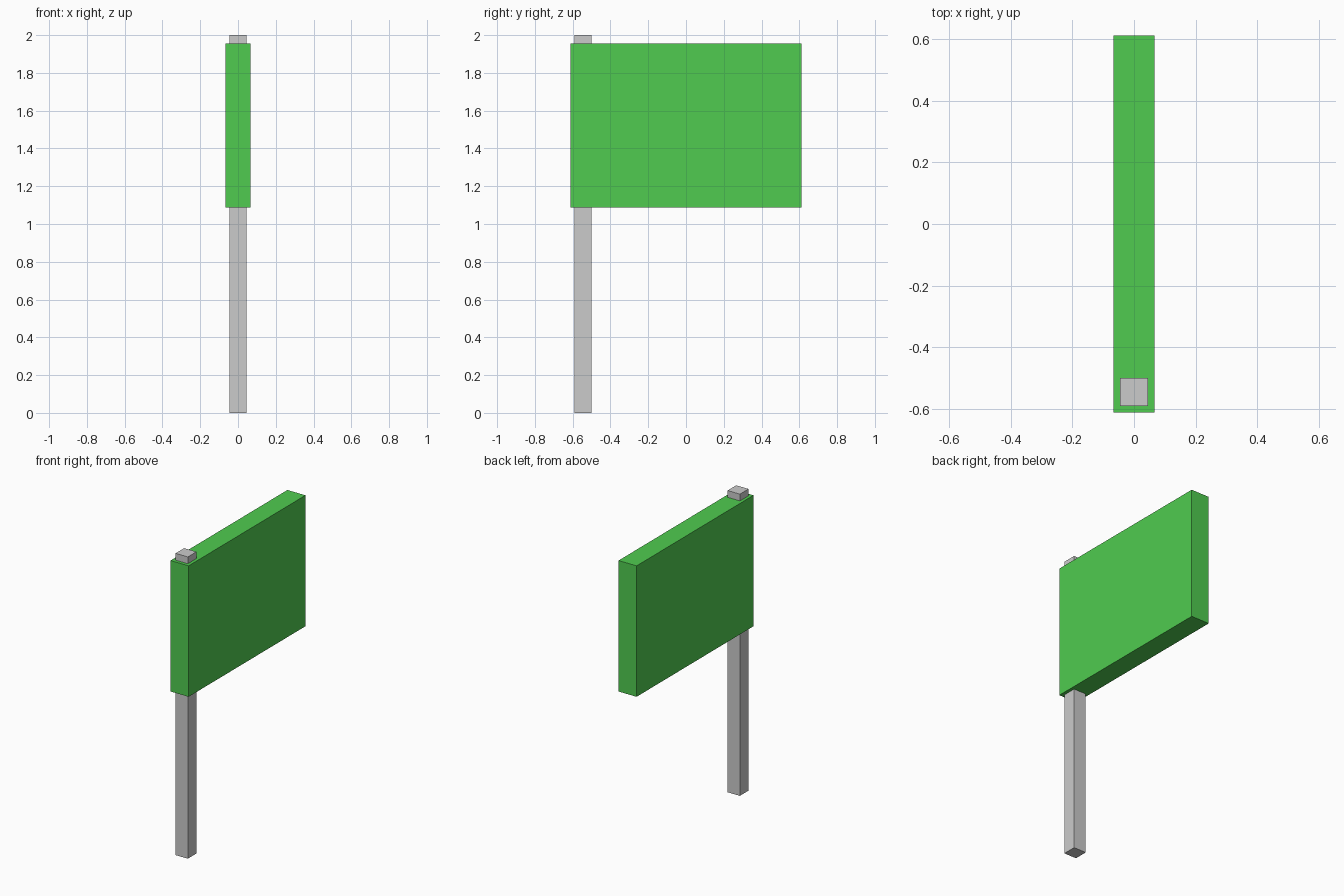
import bpy

if "Cube" in bpy.data.objects:
    bpy.data.objects.remove(bpy.data.objects["Cube"])


def box(name, lo, hi):
    """Axis-aligned box between two corners."""
    centre = [(a + b) / 2 for a, b in zip(lo, hi)]
    bpy.ops.mesh.primitive_cube_add(size=1, location=centre)
    obj = bpy.context.object
    obj.name = name
    obj.scale = [b - a for a, b in zip(lo, hi)]
    bpy.ops.object.transform_apply(location=False, rotation=False, scale=True)
    return obj


# Square upright post running the full height
box("post", (-0.045, -0.59, 0), (0.045, -0.50, 2))

# Green sign panel fixed around the upper post
panel = box("flag_panel", (-0.066, -0.612, 1.087), (0.066, 0.612, 1.955))
green = bpy.data.materials.new("green")
green.diffuse_color = (0.08, 0.6, 0.08, 1)
green.use_nodes = True
green.node_tree.nodes["Principled BSDF"].inputs["Base Color"].default_value = green.diffuse_color
panel.data.materials.append(green)
